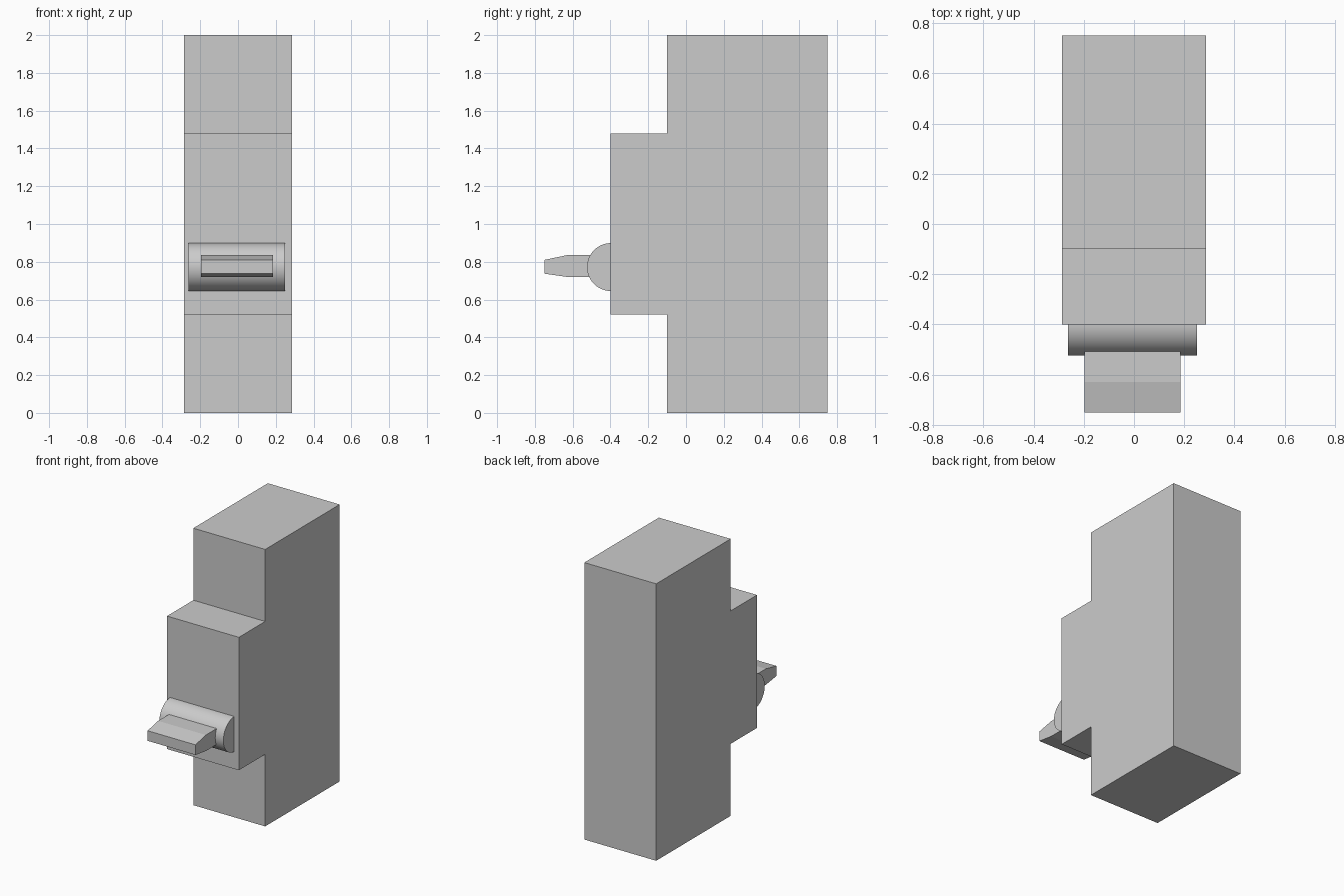
import bpy, bmesh, math

if "Cube" in bpy.data.objects:
    bpy.data.objects.remove(bpy.data.objects["Cube"])


def extrude_profile(name, points, x0, x1, smooth=False):
    """Solid made by sweeping a closed (y, z) outline from x0 to x1."""
    bm = bmesh.new()
    face = bm.faces.new([bm.verts.new((x0, y, z)) for y, z in points])
    ext = bmesh.ops.extrude_face_region(bm, geom=[face], use_keep_orig=True)
    moved = [g for g in ext["geom"] if isinstance(g, bmesh.types.BMVert)]
    bmesh.ops.translate(bm, verts=moved, vec=(x1 - x0, 0, 0))
    bmesh.ops.recalc_face_normals(bm, faces=bm.faces)
    mesh = bpy.data.meshes.new(name)
    bm.to_mesh(mesh)
    bm.free()
    obj = bpy.data.objects.new(name, mesh)
    bpy.context.collection.objects.link(obj)
    if smooth:
        bpy.ops.object.select_all(action='DESELECT')
        obj.select_set(True)
        bpy.context.view_layer.objects.active = obj
        bpy.ops.object.shade_smooth_by_angle(angle=math.radians(30))
    return obj


# Stepped breaker housing
extrude_profile("housing", [
    (0.75, 0), (0.75, 2), (-0.10, 2), (-0.10, 1.48),
    (-0.40, 1.48), (-0.40, 0.52), (-0.10, 0.52), (-0.10, 0)], -0.287, 0.287)

# Half-round pivot on the front face
R, PY, PZ, N = 0.127, -0.397, 0.772, 32
arc = [(PY - R * math.sin(math.pi * i / N), PZ + R * math.cos(math.pi * i / N))
       for i in range(N + 1)]
extrude_profile("switch_pivot", arc, -0.262, 0.25, smooth=True)

# Tapered toggle lever
extrude_profile("switch_lever", [
    (-0.505, 0.835), (-0.63, 0.835), (-0.75, 0.81),
    (-0.75, 0.737), (-0.63, 0.72), (-0.505, 0.72)], -0.197, 0.185)
